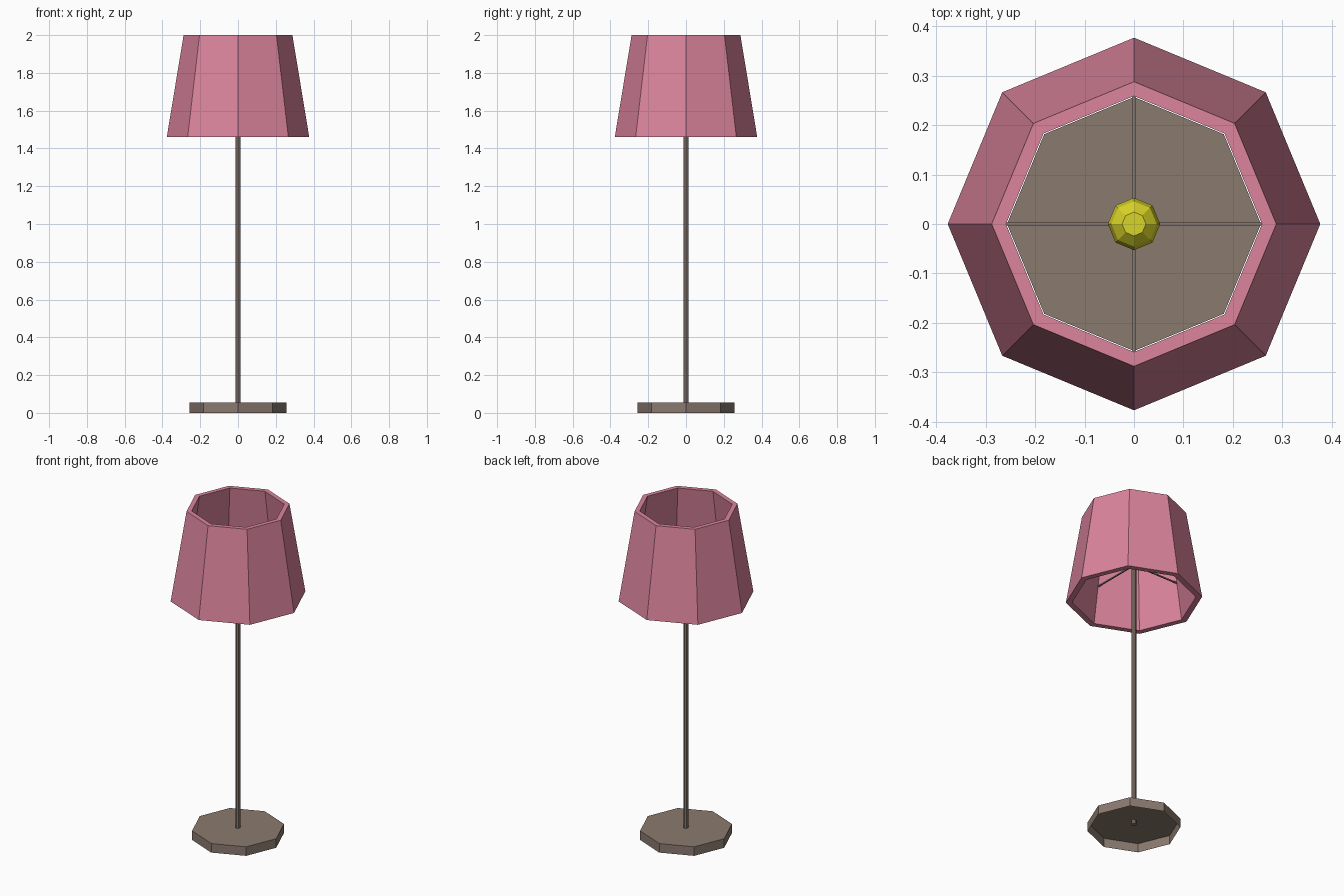
import bpy, bmesh, math

if "Cube" in bpy.data.objects:
    bpy.data.objects.remove(bpy.data.objects["Cube"])


def material(name, rgb):
    m = bpy.data.materials.new(name)
    m.diffuse_color = (*rgb, 1)
    m.use_nodes = True
    m.node_tree.nodes["Principled BSDF"].inputs["Base Color"].default_value = m.diffuse_color
    return m


PINK = material("pink_fabric", (0.71, 0.23, 0.335))
BROWN = material("brown_metal", (0.255, 0.195, 0.158))
YELLOW = material("yellow_glow", (0.70, 0.66, 0.02))


def lathe(name, profile, mat, sides=8, start=0.0, cap_low=False, cap_high=False, closed=False):
    """Turn a list of (radius, z) points, given in order, into a faceted part."""
    bm = bmesh.new()
    rings = []
    for r, z in profile:
        rings.append([bm.verts.new((r * math.cos(start + math.tau * i / sides),
                                    r * math.sin(start + math.tau * i / sides), z))
                      for i in range(sides)])
    pairs = list(zip(rings, rings[1:]))
    if closed:
        pairs.append((rings[-1], rings[0]))
    for a, b in pairs:
        for i in range(sides):
            j = (i + 1) % sides
            bm.faces.new((a[i], a[j], b[j], b[i]))
    if cap_low:
        bm.faces.new(rings[0][::-1])
    if cap_high:
        bm.faces.new(rings[-1])
    mesh = bpy.data.meshes.new(name)
    bm.to_mesh(mesh)
    bm.free()
    mesh.materials.append(mat)
    ob = bpy.data.objects.new(name, mesh)
    bpy.context.collection.objects.link(ob)
    return ob


# Base: octagonal foot, hollow and open underneath
lathe("base", [(0.257, 0), (0.257, 0.055)], BROWN, cap_high=True)

# Pole: runs through the foot up to the bulb
lathe("pole", [(0.014, 0.03), (0.014, 1.70)], BROWN, cap_low=True, cap_high=True)

# Shade: tapered octagonal shell with a thick wall
lathe("shade", [(0.377, 1.46), (0.288, 2.0), (0.259, 2.0), (0.342, 1.46)], PINK, closed=True)

# Support rods: a cross from the pole to the inside of the shade
for k in range(4):
    rod = lathe(f"support_rod_{k + 1}", [(0.005, 0), (0.005, 0.312)], BROWN,
                sides=4, start=math.pi / 4, cap_low=True, cap_high=True)
    rod.rotation_euler = (0, math.pi / 2, k * math.pi / 2)
    rod.location.z = 1.68

# Bulb: low-poly ball on top of the pole
R, CZ = 0.053, 1.745
angles = [math.radians(a) for a in (-63, -30, 0, 30, 63)]
lathe("bulb", [(R * math.cos(a), CZ + R * math.sin(a)) for a in angles],
      YELLOW, cap_low=True, cap_high=True)
